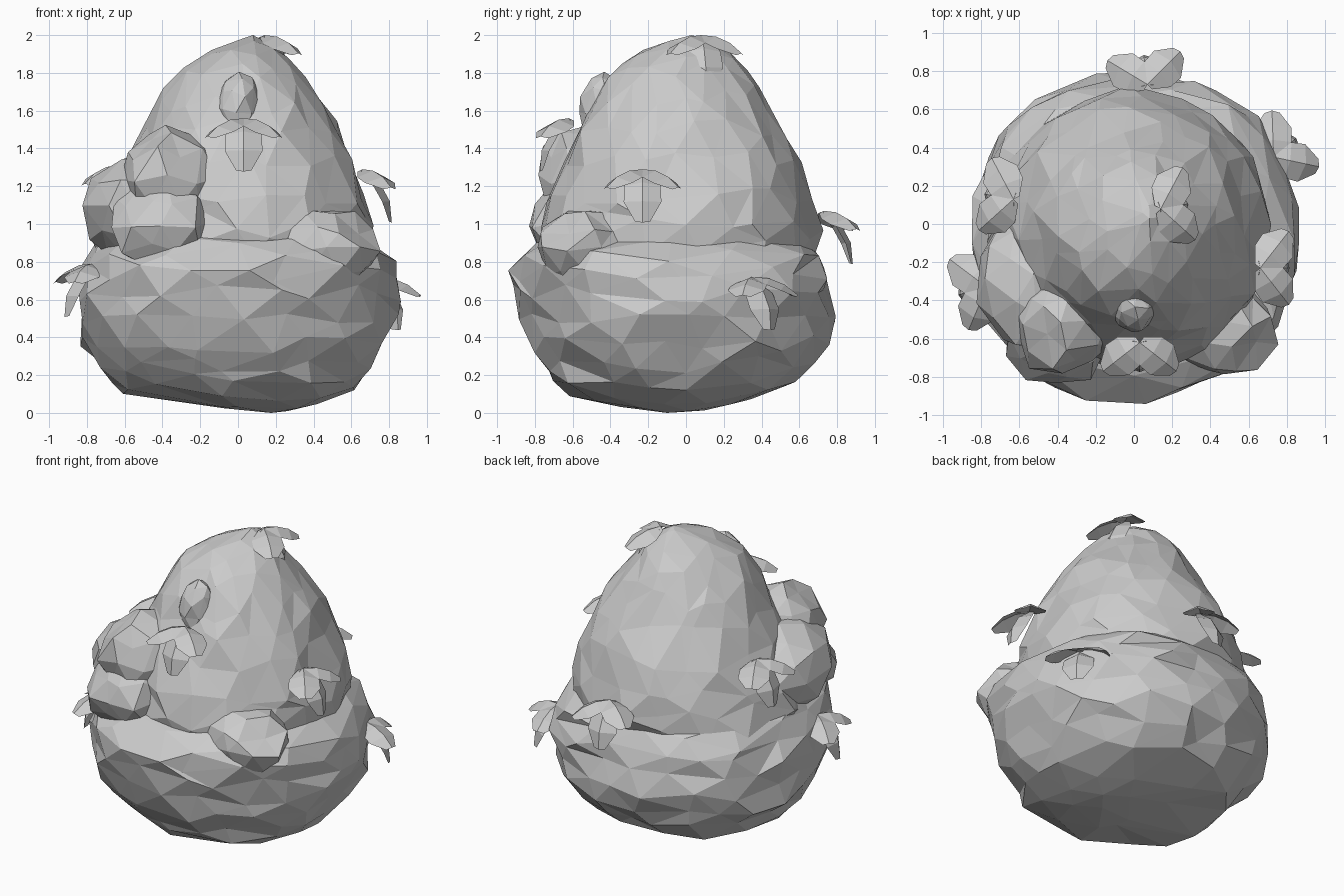
import bpy
import bmesh
import random
from math import cos, sin, radians, atan2
from mathutils import Vector

random.seed(11)

if "Cube" in bpy.data.objects:
    bpy.data.objects.remove(bpy.data.objects["Cube"])


def make_material(name, value):
    mat = bpy.data.materials.new(name)
    mat.use_nodes = True
    colour = (value, value, value, 1)
    mat.diffuse_color = colour
    mat.node_tree.nodes["Principled BSDF"].inputs["Base Color"].default_value = colour
    return mat


GREY = make_material("plain grey", 0.6)


def finish(bm, name):
    mesh = bpy.data.meshes.new(name)
    bm.to_mesh(mesh)
    bm.free()
    mesh.materials.append(GREY)
    obj = bpy.data.objects.new(name, mesh)
    bpy.context.collection.objects.link(obj)
    return obj


def jitter(amount):
    return Vector([random.uniform(-amount, amount) for _ in range(3)])


# Outlines: height, then the right, left, front and back extents
LOWER = [
    (0.0, 0.1, 0.25, -0.25, 0.05),
    (0.1, -0.6, 0.6, -0.66, 0.5),
    (0.35, -0.83, 0.79, -0.82, 0.76),
    (0.55, -0.87, 0.87, -0.89, 0.79),
    (0.74, -0.84, 0.86, -0.93, 0.75),
    (0.84, -0.81, 0.81, -0.92, 0.72),
    (0.94, -0.7, 0.67, -0.76, 0.62),
    (1.0, -0.3, 0.3, -0.3, 0.3),
]
UPPER = [
    (0.65, -0.3, 0.3, -0.3, 0.3),
    (0.75, -0.72, 0.7, -0.72, 0.66),
    (0.85, -0.76, 0.74, -0.78, 0.72),
    (1.1, -0.71, 0.71, -0.74, 0.69),
    (1.3, -0.61, 0.63, -0.67, 0.62),
    (1.55, -0.48, 0.53, -0.56, 0.49),
    (1.8, -0.34, 0.34, -0.42, 0.33),
    (1.92, -0.14, 0.22, -0.25, 0.23),
    (2.0, 0.07, 0.09, 0.0, 0.06),
]


def extents(outline, z):
    for low, high in zip(outline, outline[1:]):
        if z <= high[0]:
            t = (z - low[0]) / (high[0] - low[0])
            return [a + (b - a) * t for a, b in zip(low[1:], high[1:])]
    return outline[-1][1:]


def add_mass(name, outline, power):
    """Faceted ball fitted to an outline, with a slightly squared section."""
    bm = bmesh.new()
    bmesh.ops.create_icosphere(bm, subdivisions=3, radius=1)
    bottom, top = outline[0][0], outline[-1][0]
    for v in bm.verts:
        d = v.co.copy()
        pole = abs(d.z) > 0.99
        if not pole:
            d = (d + jitter(0.09)).normalized()
        z = bottom + (top - bottom) * (1 + d.z) / 2
        x0, x1, y0, y1 = extents(outline, z)
        a = atan2(d.y, d.x)
        c, s = cos(a), sin(a)
        r = 0 if pole else (abs(c) ** power + abs(s) ** power) ** (-1 / power)
        r *= random.uniform(0.95, 1.03)
        v.co = ((x0 + x1) / 2 + r * c * (x1 - x0) / 2,
                (y0 + y1) / 2 + r * s * (y1 - y0) / 2, z)
    return finish(bm, name)


def add_lump(name, centre, size):
    bm = bmesh.new()
    bmesh.ops.create_icosphere(bm, subdivisions=2, radius=1)
    for v in bm.verts:
        d = v.co * random.uniform(0.9, 1.05) + jitter(0.1)
        v.co = Vector(centre) + Vector([a * b for a, b in zip(d, size)])
    return finish(bm, name)


# Body: a broad base, a tapering top and bulges, joined into one skin
body = add_mass("bush_body", LOWER, 2.3)
pieces = [
    add_mass("upper_mass", UPPER, 2.0),
    add_lump("shoulder_top", (-0.37, -0.52, 1.24), (0.26, 0.26, 0.3)),
    add_lump("shoulder_side", (-0.54, -0.3, 1.08), (0.26, 0.36, 0.3)),
    add_lump("shoulder_base", (-0.4, -0.59, 1.0), (0.28, 0.26, 0.25)),
    add_lump("side_lump", (0.47, -0.51, 0.86), (0.28, 0.3, 0.23)),
    add_lump("brow_lump", (0.0, -0.43, 1.6), (0.13, 0.14, 0.2)),
]
bpy.context.view_layer.objects.active = body
for piece in pieces:
    mod = body.modifiers.new(piece.name, "BOOLEAN")
    mod.operation = "UNION"
    mod.solver = "EXACT"
    mod.object = piece
    bpy.ops.object.modifier_apply(modifier=mod.name)
    bpy.data.objects.remove(piece)


def add_leaf(bm, base, heading, length, pitch, droop):
    """A folded leaf that leaves the stem outward and bends down."""
    out = Vector((cos(heading), sin(heading), 0))
    side = Vector((-sin(heading), cos(heading), 0))
    rows, centre = [], Vector(base)
    for width in (0.035, 0.095, 0.1, 0.04):
        normal = out * sin(pitch) + Vector((0, 0, cos(pitch)))
        rows.append([bm.verts.new(centre + side * width * k - normal * 0.4 * width * abs(k))
                     for k in (-1, 0, 1)])
        centre = centre + (out * cos(pitch) - Vector((0, 0, sin(pitch)))) * length / 3
        pitch += droop / 3
    for a, b in zip(rows, rows[1:]):
        for i in range(2):
            bm.faces.new((a[i], a[i + 1], b[i + 1], b[i]))


# Leaf sprigs: name, stem position, facing angle
SPRIGS = [
    ("crown", (0.14, 0.08, 2.0), 10),
    ("front", (0.03, -0.62, 1.56), -90),
    ("left_front", (0.66, -0.23, 1.29), 0),
    ("left_back", (0.73, 0.35, 0.72), 40),
    ("back", (0.07, 0.73, 1.07), 97),
    ("right_back", (-0.63, 0.13, 1.31), 170),
    ("right_front", (-0.77, -0.33, 0.79), 195),
]
# Leaves of a sprig: turn, length, first pitch, droop
LEAVES = [(-52, 0.27, 5, 50), (0, 0.34, 38, 70), (52, 0.27, 5, 50)]
for name, base, facing in SPRIGS:
    bm = bmesh.new()
    for turn, length, pitch, droop in LEAVES:
        add_leaf(bm, base, radians(facing + turn), length, radians(pitch), radians(droop))
    finish(bm, name + "_leaf_sprig")
